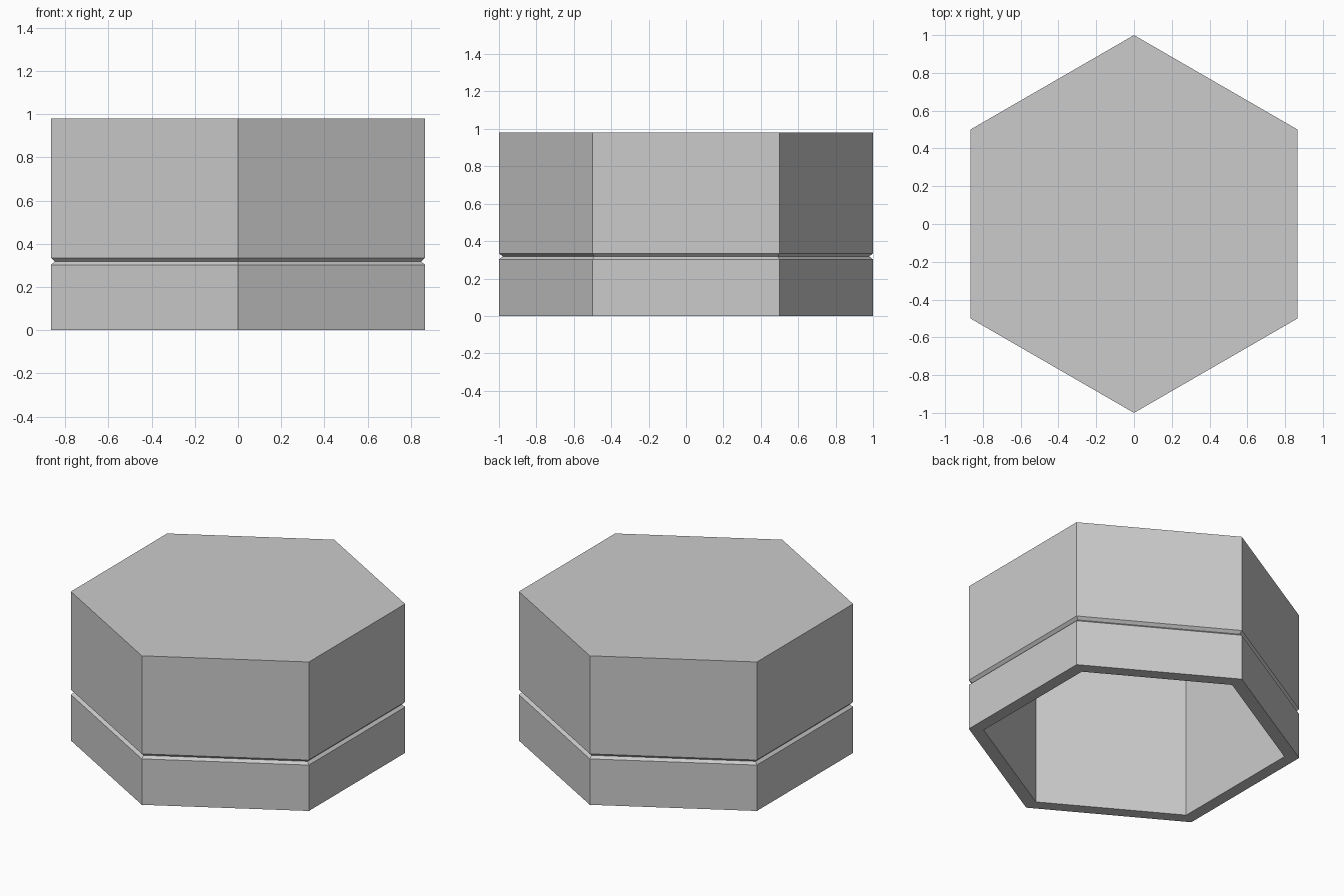
import bpy
import bmesh
from math import cos, sin, pi

cube = bpy.data.objects.get("Cube")
if cube:
    bpy.data.objects.remove(cube, do_unlink=True)

SIDES = 6
HEIGHT = 0.98
CAVITY_TOP = 0.94
INNER_RADIUS = 0.91

# One plain grey for the whole body
grey = bpy.data.materials.new("light_grey")
grey.use_nodes = True
colour = (0.6, 0.6, 0.6, 1)
grey.diffuse_color = colour
grey.node_tree.nodes["Principled BSDF"].inputs["Base Color"].default_value = colour


def hex_shell(name, profile, material):
    """Sweep a (radius, z) profile round a hexagon and cap both ends."""
    bm = bmesh.new()
    rings = []
    for radius, z in profile:
        angles = [pi / 2 + 2 * pi * i / SIDES for i in range(SIDES)]
        rings.append([bm.verts.new((radius * cos(a), radius * sin(a), z)) for a in angles])
    for low, high in zip(rings, rings[1:]):
        for i in range(SIDES):
            j = (i + 1) % SIDES
            bm.faces.new((low[i], low[j], high[j], high[i]))
    bm.faces.new(rings[0])
    bm.faces.new(rings[-1])
    bmesh.ops.recalc_face_normals(bm, faces=bm.faces)
    mesh = bpy.data.meshes.new(name)
    bm.to_mesh(mesh)
    bm.free()
    mesh.materials.append(material)
    obj = bpy.data.objects.new(name, mesh)
    bpy.context.collection.objects.link(obj)
    return obj


# Hollow hexagonal body: cavity, bottom rim, outer wall with V groove, top
hex_shell("hexagonal_body", [
    (INNER_RADIUS, CAVITY_TOP),
    (INNER_RADIUS, 0),
    (1, 0),
    (1, 0.302),
    (0.98, 0.318),
    (1, 0.335),
    (1, HEIGHT),
], grey)
